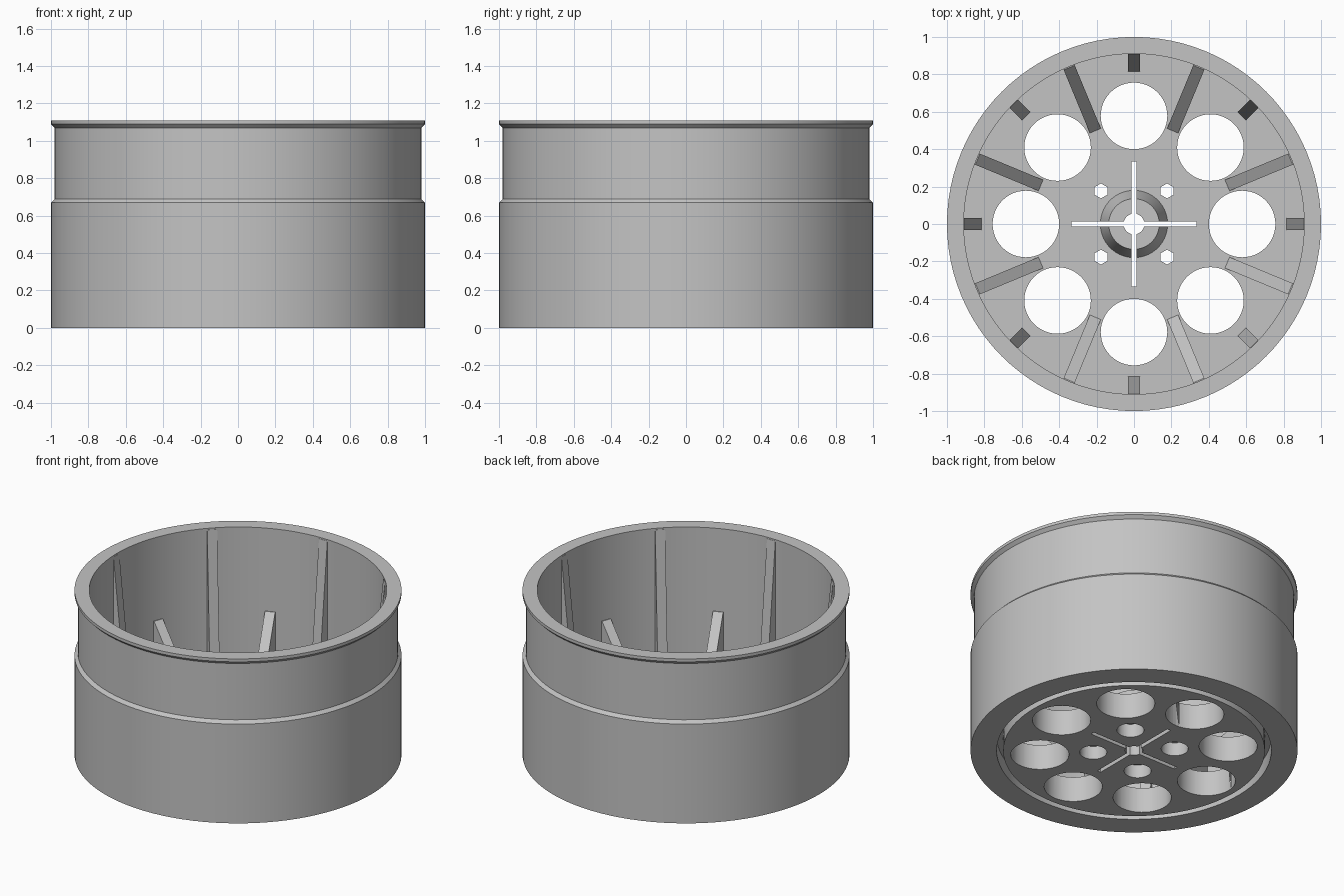
import bpy, bmesh
from math import sin, cos, pi, radians
from mathutils import Matrix, Vector

if "Cube" in bpy.data.objects:
    bpy.data.objects.remove(bpy.data.objects["Cube"])

FLOOR = 0.17
grey = bpy.data.materials.new("plain_grey")
grey.use_nodes = True
color = (0.55, 0.55, 0.55, 1)
grey.diffuse_color = color
grey.node_tree.nodes["Principled BSDF"].inputs["Base Color"].default_value = color


def make(name, bm):
    bmesh.ops.recalc_face_normals(bm, faces=bm.faces)
    mesh = bpy.data.meshes.new(name)
    bm.to_mesh(mesh)
    bm.free()
    mesh.materials.append(grey)
    obj = bpy.data.objects.new(name, mesh)
    bpy.context.collection.objects.link(obj)
    return obj


def lathe(name, profile, steps=96):
    bm = bmesh.new()
    rings = [[bm.verts.new((r * cos(2 * pi * i / steps), r * sin(2 * pi * i / steps), z))
              for r, z in profile] for i in range(steps)]
    n = len(profile)
    for i in range(steps):
        a, b = rings[i], rings[(i + 1) % steps]
        for j in range(n):
            k = (j + 1) % n
            bm.faces.new((a[j], b[j], b[k], a[k]))
    return make(name, bm)


def cylinders(name, spots, radius, z0, z1, sides):
    bm = bmesh.new()
    for x, y in spots:
        bmesh.ops.create_cone(bm, cap_ends=True, segments=sides, radius1=radius, radius2=radius,
                              depth=z1 - z0, matrix=Matrix.Translation((x, y, (z0 + z1) / 2)))
    return make(name, bm)


def polar(radius, start, count):
    return [(radius * cos(radians(start) + 2 * pi * i / count),
             radius * sin(radians(start) + 2 * pi * i / count)) for i in range(count)]


def ribs(name, profile, width, start):
    # vertical (radius, z) outline extruded sideways, repeated eight times
    bm = bmesh.new()
    for i in range(8):
        turn = Matrix.Rotation(radians(start + 45 * i), 3, "Z")
        left, right = [[bm.verts.new(turn @ Vector((r, side * width / 2, z))) for r, z in profile]
                       for side in (1, -1)]
        bm.faces.new(left)
        bm.faces.new(right[::-1])
        for j in range(len(profile)):
            k = (j + 1) % len(profile)
            bm.faces.new((left[j], right[j], right[k], left[k]))
    return make(name, bm)


def cut(target, cutter):
    mod = target.modifiers.new("cut", "BOOLEAN")
    mod.operation = "DIFFERENCE"
    mod.solver = "EXACT"
    mod.object = cutter
    bpy.context.view_layer.objects.active = target
    bpy.ops.object.modifier_apply(modifier=mod.name)
    bpy.data.objects.remove(cutter)


# Rim, floor and tapered hub in one turned body, with a ring groove underneath
wheel = lathe("wheel_body", [
    (0.055, 0), (0.80, 0), (0.80, 0.1), (0.84, 0.1), (0.84, 0), (1, 0),
    (1, 0.67), (0.98, 0.69), (0.98, 1.07), (1, 1.09), (1, 1.11), (0.91, 1.11),
    (0.91, FLOOR), (0.18, FLOOR), (0.135, 0.35), (0.055, 0.35)])

# Round openings, bolt recesses and hexagonal bolt holes
cut(wheel, cylinders("hole_cutter", polar(0.578, 0, 8), 0.178, -0.1, 0.4, 48))
cut(wheel, cylinders("recess_cutter", polar(0.25, 45, 4), 0.083, -0.1, 0.09, 32))
cut(wheel, cylinders("hex_cutter", polar(0.25, 45, 4), 0.04, 0.05, 0.4, 6))

# Cross slots through the hub
for size in ((0.666, 0.026, 1), (0.026, 0.666, 1)):
    bm = bmesh.new()
    bmesh.ops.create_cube(bm, size=1, matrix=Matrix.Diagonal((*size, 1)))
    cut(wheel, make("slot_cutter", bm))

# Slim tapering ribs on the wall and sloping gussets between the openings
wall_ribs = ribs("wall_ribs", [(0.815, FLOOR - 0.01), (0.92, FLOOR - 0.01),
                               (0.92, 1.1), (0.908, 1.1)], 0.062, 0)
gussets = ribs("gussets", [(0.53, FLOOR - 0.01), (0.92, FLOOR - 0.01), (0.92, 0.55), (0.905, 0.55)],
               0.064, 22.5)

# Soft curved walls with crisp edges
for obj in (wheel, wall_ribs, gussets):
    bpy.ops.object.select_all(action="DESELECT")
    obj.select_set(True)
    bpy.context.view_layer.objects.active = obj
    bpy.ops.object.shade_smooth_by_angle(angle=radians(25))
